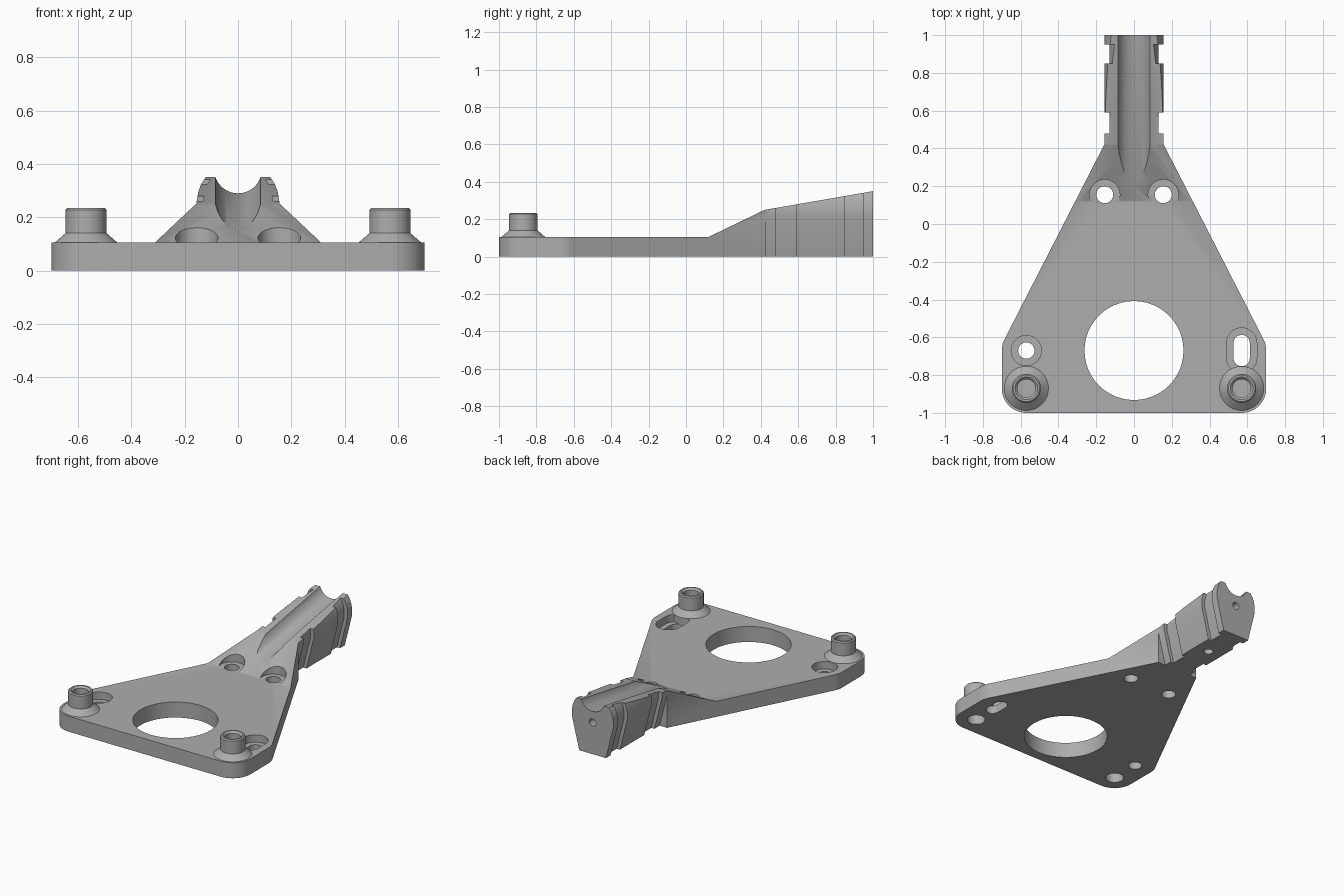
import bpy, bmesh, math
from mathutils import Matrix, Vector

if "Cube" in bpy.data.objects:
    bpy.data.objects.remove(bpy.data.objects["Cube"])

grey = bpy.data.materials.new("plain grey")
grey.use_nodes = True
colour = (0.42, 0.42, 0.42, 1)
grey.diffuse_color = colour
grey.node_tree.nodes["Principled BSDF"].inputs["Base Color"].default_value = colour


def finish(bm, name):
    bmesh.ops.recalc_face_normals(bm, faces=bm.faces)
    mesh = bpy.data.meshes.new(name)
    bm.to_mesh(mesh)
    bm.free()
    mesh.materials.append(grey)
    ob = bpy.data.objects.new(name, mesh)
    bpy.context.collection.objects.link(ob)
    return ob


def prism(name, points, depth):
    """Close the outline and push it along the depth vector."""
    bm = bmesh.new()
    face = bm.faces.new([bm.verts.new(p) for p in points])
    new = bmesh.ops.extrude_face_region(bm, geom=[face])["geom"]
    moved = [v for v in new if isinstance(v, bmesh.types.BMVert)]
    bmesh.ops.translate(bm, verts=moved, vec=Vector(depth))
    return finish(bm, name)


def arc(cx, cy, r, start, end, steps=12):
    angles = [math.radians(start + (end - start) * i / steps) for i in range(steps + 1)]
    return [(cx + r * math.cos(a), cy + r * math.sin(a)) for a in angles]


def slot(x, y, r, z0, z1, half=0.0):
    """Vertical cutter: round, or stretched along y by half."""
    outline = arc(x, y + half, r, 0, 180, 24) + arc(x, y - half, r, 180, 360, 24)
    if half == 0:
        outline = arc(x, y, r, 0, 360, 48)[:-1]
    return prism("cutter", [(px, py, z0) for px, py in outline], (0, 0, z1 - z0))


def rod(y, z, r, length, tilt):
    """Cutter lying along y."""
    bm = bmesh.new()
    turn = Matrix.Translation((0, y, z)) @ Matrix.Rotation(math.pi / 2 + tilt, 4, "X")
    bmesh.ops.create_cone(bm, cap_ends=True, segments=64, radius1=r, radius2=r,
                          depth=length, matrix=turn)
    return finish(bm, "cutter")


def lathe(name, profile, x, y):
    bm = bmesh.new()
    verts = [bm.verts.new((r, 0, z)) for r, z in profile]
    edges = [bm.edges.new(pair) for pair in zip(verts, verts[1:])]
    bmesh.ops.spin(bm, geom=verts + edges, cent=(0, 0, 0), axis=(0, 0, 1),
                   angle=2 * math.pi, steps=48)
    bmesh.ops.remove_doubles(bm, verts=bm.verts, dist=0.0001)
    bmesh.ops.translate(bm, verts=bm.verts, vec=(x, y, 0))
    return finish(bm, name)


def combine(target, other, operation):
    mod = target.modifiers.new(operation, "BOOLEAN")
    mod.object, mod.operation, mod.solver = other, operation, "EXACT"
    bpy.context.view_layer.objects.active = target
    bpy.ops.object.modifier_apply(modifier=mod.name)
    bpy.data.objects.remove(other)


# Triangular plate with rounded front corners
right_side = arc(0.57, -0.87, 0.13, -90, 0) + arc(0.57, -0.67, 0.13, 0, 27) + [(0.155, 0.425)]
outline = right_side + [(-x, y) for x, y in reversed(right_side)]
bracket = prism("bracket_plate", [(x, y, 0) for x, y in outline], (0, 0, 0.45))

# Notched arm with a tapered, round-shouldered section
half = [(0.1, 0), (0.155, 0.22), (0.155, 0.26), (0.149, 0.295),
        (0.138, 0.325), (0.12, 0.352), (0.12, 0.45)]
stations = [(0.35, 0), (0.48, 0), (0.48, 0.024), (0.59, 0.024), (0.59, 0),
            (0.85, 0), (0.85, 0.024), (0.95, 0.024), (0.95, 0), (1, 0)]
bm = bmesh.new()
rings = []
for y, inset in stations:
    side = [(x - inset, z) for x, z in half]
    section = side + [(-x, z) for x, z in reversed(side)]
    rings.append([bm.verts.new((x, y, z)) for x, z in section])
for a, b in zip(rings, rings[1:]):
    for i in range(len(a)):
        j = (i + 1) % len(a)
        bm.faces.new((a[i], a[j], b[j], b[i]))
bm.faces.new(rings[0])
bm.faces.new(rings[-1])
combine(bracket, finish(bm, "arm"), "UNION")

# Side profile: flat plate, ramp, then gently rising arm
side_profile = [(-1.2, -0.1), (1.2, -0.1), (1.2, 0.3845), (0.42, 0.25),
                (0.12, 0.105), (-1.2, 0.105)]
combine(bracket, prism("cutter", [(-1, y, z) for y, z in side_profile], (2, 0, 0)), "INTERSECT")

# Groove along the arm, parallel to its top
combine(bracket, rod(0.6, 0.312, 0.09, 1.2, math.atan(0.1724)), "DIFFERENCE")

# Large opening, screw holes and their recesses
cuts = [slot(0, -0.67, 0.262, -0.1, 0.3)]
for x in (-0.155, 0.155):
    cuts += [slot(x, 0.155, 0.08, 0.1055, 0.5), slot(x, 0.155, 0.045, -0.1, 0.5)]
for x, stretch in ((-0.57, 0), (0.57, 0.04)):
    cuts += [slot(x, -0.67, 0.08, 0.055, 0.5, stretch),
             slot(x, -0.67, 0.043, -0.1, 0.5, stretch)]
# Cable channel from the arm's end to its underside
cuts += [slot(0, 0.73, 0.03, -0.1, 0.2), rod(0.9, 0.215, 0.025, 0.36, 0)]
for cutter in cuts:
    combine(bracket, cutter, "DIFFERENCE")

# Hollow posts on flared feet, with sockets below
post = [(0, 0.1), (0.048, 0.1), (0.048, 0.222), (0.06, 0.234), (0.07, 0.234), (0.077, 0.227),
        (0.077, 0.14), (0.117, 0.105), (0.117, 0.05), (0, 0.05)]
for x in (-0.57, 0.57):
    combine(bracket, lathe("post", post, x, -0.87), "UNION")
    combine(bracket, slot(x, -0.87, 0.057, -0.1, 0.08), "DIFFERENCE")

bpy.ops.object.select_all(action="DESELECT")
bracket.select_set(True)
bpy.context.view_layer.objects.active = bracket
bpy.ops.object.shade_smooth_by_angle(angle=math.radians(30))
